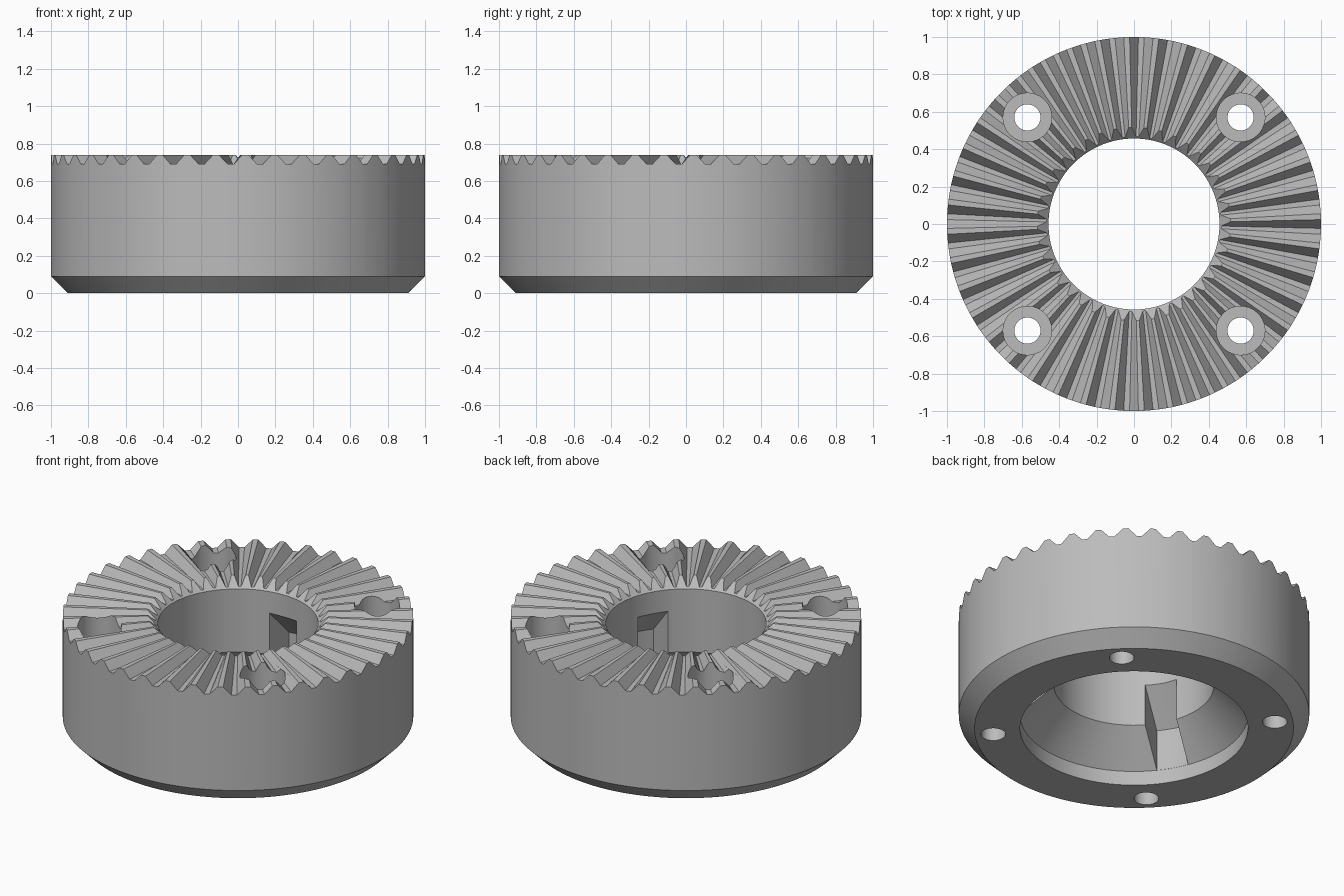
import bpy, bmesh
from math import radians, sin, cos, sqrt
from mathutils import Matrix, Vector

default = bpy.data.objects.get("Cube")
if default:
    bpy.data.objects.remove(default, do_unlink=True)

TEETH = 40
CREST, VALLEY = 0.74, 0.69
BORE, RECESS = 0.457, 0.65


def loft(bm, sections, loop):
    """Skin a row of equal closed sections; join the ends or cap them."""
    rows = [[bm.verts.new(p) for p in s] for s in sections]
    pairs = list(zip(rows, rows[1:]))
    if loop:
        pairs.append((rows[-1], rows[0]))
    for a, b in pairs:
        n = len(a)
        for i in range(n):
            j = (i + 1) % n
            bm.faces.new((a[i], a[j], b[j], b[i]))
    if not loop:
        bm.faces.new(rows[0])
        bm.faces.new(rows[-1])


def make_object(name, bm):
    bmesh.ops.recalc_face_normals(bm, faces=bm.faces)
    mesh = bpy.data.meshes.new(name)
    bm.to_mesh(mesh)
    bm.free()
    ob = bpy.data.objects.new(name, mesh)
    bpy.context.collection.objects.link(ob)
    return ob


def ring_section(angle, top):
    """Cross-section of the ring, with its face at the given height."""
    profile = [(BORE, 0.283), (RECESS, 0.09), (RECESS, 0), (0.91, 0), (1, 0.09),
               (1, top), (BORE + top - 0.68, top), (BORE, 0.68)]
    return [(r * cos(angle), r * sin(angle), z) for r, z in profile]


# Toothed ring: valley, crest, crest, valley around each pitch
bm = bmesh.new()
sections = []
for t in range(TEETH):
    for offset, top in ((-1.35, VALLEY), (1.35, CREST), (3.15, CREST), (5.85, VALLEY)):
        sections.append(ring_section(radians(t * 360 / TEETH + offset), top))
loft(bm, sections, True)
ring = make_object("toothed_ring", bm)

# Cutter for the stepped bolt holes and the three sloped key slots
bm = bmesh.new()
for sx in (-1, 1):
    for sy in (-1, 1):
        rings = []
        for r, z in ((0.07, -0.1), (0.07, 0.5), (0.13, 0.5), (0.13, 0.9)):
            rings.append([(sx * 0.57 + r * cos(radians(a)), sy * 0.57 + r * sin(radians(a)), z)
                          for a in range(0, 360, 10)])
        loft(bm, rings, False)
for angle in (90, 210, 330):
    turn = Matrix.Rotation(radians(angle), 3, "Z")
    slices = []
    for k in range(-3, 4):
        y = 0.095 * k / 3
        back = sqrt(0.6495 ** 2 - y * y)
        profile = [(0.3, -0.1), (back, -0.1), (back, 0.35), (0.3, 0.35 + back - 0.3)]
        slices.append([turn @ Vector((x, y, z)) for x, z in profile])
    loft(bm, slices, False)
cutter = make_object("hole_and_slot_cutter", bm)
cutter.hide_render = True

# Cut the ring, then drop the cutter
cut = ring.modifiers.new("cut", "BOOLEAN")
cut.operation = "DIFFERENCE"
cut.solver = "EXACT"
cut.object = cutter
bpy.ops.object.select_all(action="DESELECT")
bpy.context.view_layer.objects.active = ring
ring.select_set(True)
bpy.ops.object.modifier_apply(modifier="cut")
bpy.data.objects.remove(cutter, do_unlink=True)

# Grey metal
grey = bpy.data.materials.new("grey_metal")
grey.use_nodes = True
colour = (0.5, 0.5, 0.5, 1)
grey.diffuse_color = colour
grey.node_tree.nodes["Principled BSDF"].inputs["Base Color"].default_value = colour
ring.data.materials.clear()
ring.data.materials.append(grey)
bpy.ops.object.shade_smooth_by_angle(angle=radians(30))
